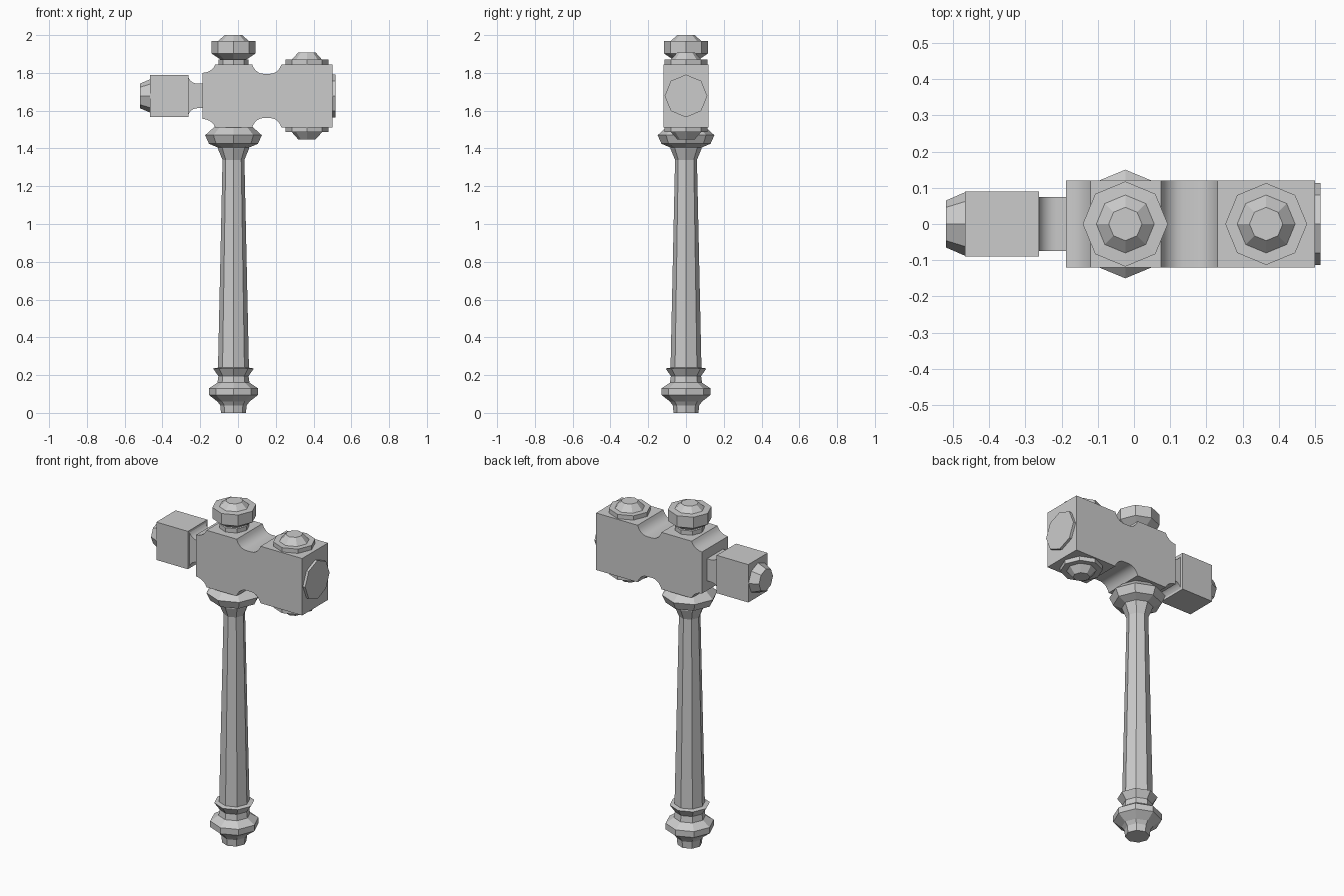
import bpy, bmesh, math
from mathutils import Matrix

cube = bpy.data.objects.get("Cube")
if cube:
    bpy.data.objects.remove(cube, do_unlink=True)

GREY = (0.6, 0.6, 0.6, 1)
grey = bpy.data.materials.new("plain grey")
grey.use_nodes = True
grey.diffuse_color = GREY
grey.node_tree.nodes["Principled BSDF"].inputs["Base Color"].default_value = GREY

HANDLE_X, HEAD_Z, HALF = -0.024, 1.678, 0.167


def finish(name, bm, smooth=False):
    bmesh.ops.recalc_face_normals(bm, faces=bm.faces)
    mesh = bpy.data.meshes.new(name)
    bm.to_mesh(mesh)
    bm.free()
    mesh.materials.append(grey)
    obj = bpy.data.objects.new(name, mesh)
    bpy.context.collection.objects.link(obj)
    if smooth:
        bpy.ops.object.select_all(action='DESELECT')
        obj.select_set(True)
        bpy.context.view_layer.objects.active = obj
        bpy.ops.object.shade_smooth_by_angle(angle=math.radians(25))
    return obj


def lathe(name, profile, matrix):
    """Eight-sided turned part from (radius, height) pairs."""
    bm = bmesh.new()
    rings = [[bm.verts.new((r * math.cos(i * math.pi / 4),
                            r * math.sin(i * math.pi / 4), h))
              for i in range(8)] for r, h in profile]
    for a, b in zip(rings, rings[1:]):
        for i in range(8):
            j = (i + 1) % 8
            bm.faces.new((a[i], a[j], b[j], b[i]))
    bm.faces.new(rings[0])
    bm.faces.new(rings[-1])
    bm.transform(matrix)
    return finish(name, bm)


def extrude_outline(name, top, depth):
    """Upper outline (x, half height), mirrored downward, extruded in y."""
    outline = top + [(x, -z) for x, z in reversed(top)]
    bm = bmesh.new()
    face = bm.faces.new([bm.verts.new((x, -depth, HEAD_Z + z)) for x, z in outline])
    side = bmesh.ops.extrude_face_region(bm, geom=[face])["geom"]
    bmesh.ops.translate(bm, vec=(0, 2 * depth, 0),
                        verts=[v for v in side if isinstance(v, bmesh.types.BMVert)])
    return finish(name, bm, smooth=True)


def cove(x0, z0, x1, z1, steps=5):
    """Hollow curve, steep at (x0, z0) and levelling out at (x1, z1)."""
    pts = []
    for i in range(steps + 1):
        t = math.radians(20 + 70 * i / steps)
        u = (math.cos(math.radians(20)) - math.cos(t)) / math.cos(math.radians(20))
        v = (math.sin(t) - math.sin(math.radians(20))) / (1 - math.sin(math.radians(20)))
        pts.append((x0 + (x1 - x0) * u, z0 + (z1 - z0) * v))
    return pts


upright = Matrix.Translation((HANDLE_X, 0, 0))

# Handle with pommel, shaft and upper collar
lathe("pommel", [(0.066, 0), (0.07, 0.04), (0.085, 0.06), (0.13, 0.095), (0.13, 0.13),
                 (0.085, 0.16), (0.08, 0.195), (0.108, 0.235), (0.08, 0.24)], upright)
lathe("shaft", [(0.082, 0.235), (0.058, 1.34), (0.083, 1.4), (0.083, 1.41)], upright)
lathe("collar", [(0.083, 1.405), (0.13, 1.425), (0.15, 1.47), (0.1, 1.515)], upright)

# Hammer head with coved waist
head_top = ([(-0.188, 0.12)] + cove(-0.12, HALF, -0.188, 0.122)[::-1]
            + cove(0.075, HALF, 0.135, 0.117) + cove(0.23, HALF, 0.17, 0.117)[::-1]
            + [(0.5, HALF)])
extrude_outline("head", head_top[1:], 0.12)

# Rear neck, block and tip
extrude_outline("rear_neck", cove(-0.262, 0.098, -0.215, 0.065) + [(-0.186, 0.065)], 0.074)
extrude_outline("rear_block", [(-0.467, 0.111), (-0.262, 0.111)], 0.09)
lathe("rear_tip", [(0.088, 0), (0.065, 0.053)],
      Matrix.Translation((-0.466, 0, HEAD_Z)) @ Matrix.Rotation(-math.pi / 2, 4, 'Y'))

# Striking face
lathe("striking_face", [(0.113, 0), (0.113, 0.016)],
      Matrix.Translation((0.499, 0, HEAD_Z)) @ Matrix.Rotation(math.pi / 2, 4, 'Y'))

# Studs above and below the striking end
stud = [(0.113, 0.165), (0.113, 0.192), (0.08, 0.192), (0.046, 0.23)]
for name, sign in (("upper_stud", 1), ("lower_stud", -1)):
    lathe(name, [(r, h * sign) for r, h in stud], Matrix.Translation((0.365, 0, HEAD_Z)))

# Finial on top of the handle
lathe("finial", [(0.08, 1.843), (0.08, 1.87), (0.07, 1.872), (0.1175, 1.903),
                 (0.1175, 1.968), (0.08, 1.97), (0.046, 2.0)], upright)
